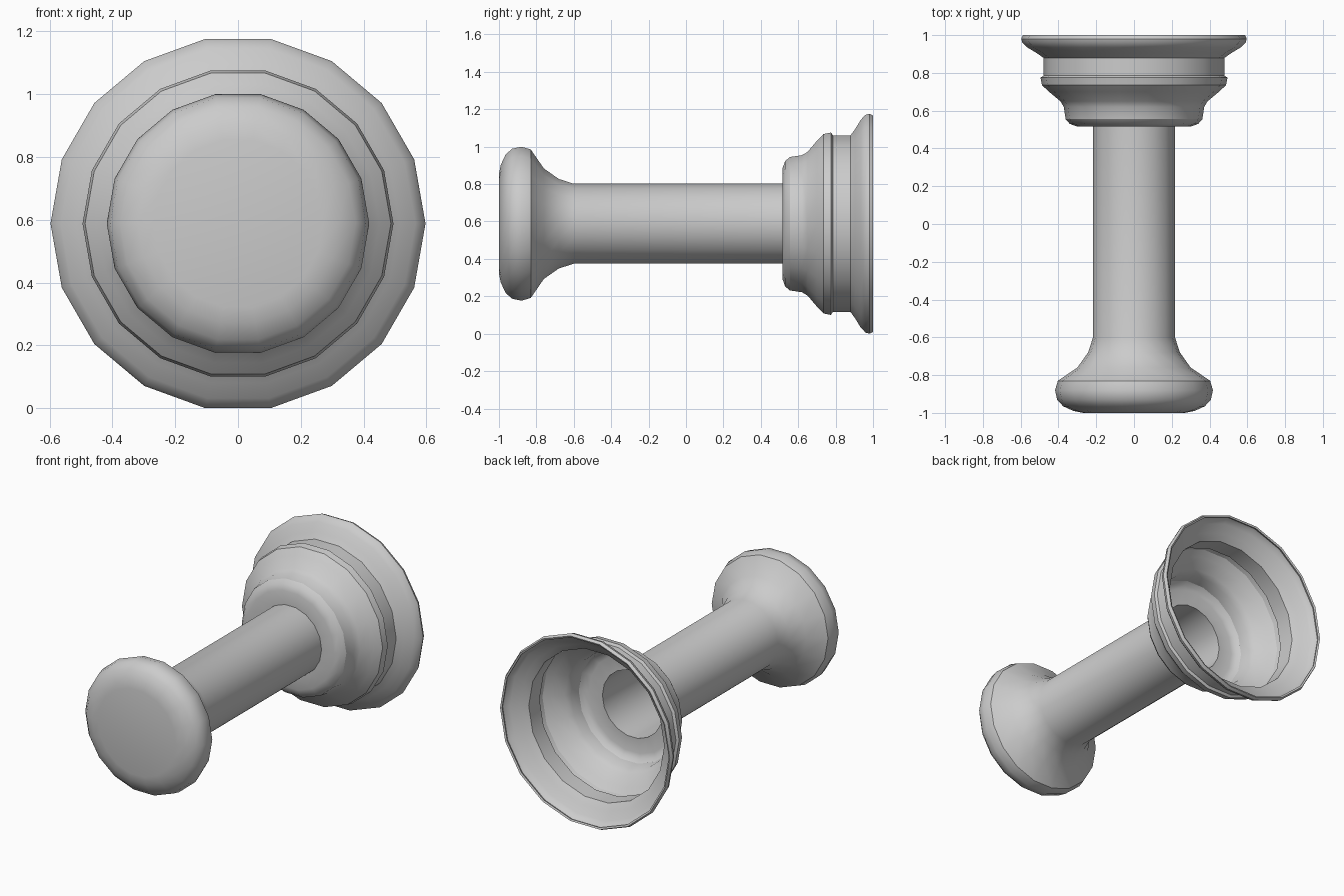
import bpy
import bmesh
from math import cos, sin, pi, radians

SIDES = 18
AXIS_Z = 0.588

cube = bpy.data.objects.get("Cube")
if cube:
    bpy.data.objects.remove(cube, do_unlink=True)

grey = bpy.data.materials.new("light grey")
grey.use_nodes = True
colour = (0.6, 0.6, 0.6, 1)
grey.diffuse_color = colour
bsdf = next(n for n in grey.node_tree.nodes if n.type == "BSDF_PRINCIPLED")
bsdf.inputs["Base Color"].default_value = colour


def lathe(name, profile, thickness, cap_front=False):
    """Turn a list of (y, radius) points around the y axis into a thin shell."""
    bm = bmesh.new()
    rings = []
    for y, r in profile:
        rings.append([bm.verts.new((r * cos(2 * pi * k / SIDES), y,
                                    AXIS_Z + r * sin(2 * pi * k / SIDES)))
                      for k in range(SIDES)])
    for a, b in zip(rings, rings[1:]):
        for k in range(SIDES):
            n = (k + 1) % SIDES
            bm.faces.new((a[k], b[k], b[n], a[n]))
    if cap_front:
        bm.faces.new(rings[0])
    bm.normal_update()
    if cap_front and bm.faces[:][-1].normal.y > 0:
        bm.faces[:][-1].normal_flip()
    mesh = bpy.data.meshes.new(name)
    bm.to_mesh(mesh)
    bm.free()
    mesh.materials.append(grey)
    obj = bpy.data.objects.new(name, mesh)
    bpy.context.collection.objects.link(obj)
    # Wall thickness grows inwards
    wall = obj.modifiers.new("wall", "SOLIDIFY")
    wall.thickness = thickness
    wall.offset = -1
    bpy.ops.object.select_all(action="DESELECT")
    obj.select_set(True)
    bpy.context.view_layer.objects.active = obj
    bpy.ops.object.modifier_apply(modifier=wall.name)
    bpy.ops.object.shade_smooth_by_angle(angle=radians(32))
    return obj


# Hollow shaft with its rounded end knob
lathe("shaft_and_knob", [
    (-1.0, 0.27), (-0.99, 0.32), (-0.965, 0.375), (-0.93, 0.407),
    (-0.88, 0.418), (-0.83, 0.403), (-0.76, 0.30), (-0.68, 0.243),
    (-0.60, 0.217), (0.525, 0.217)], 0.008, cap_front=True)

# Stepped, open flared cup
lathe("flared_cup", [
    (0.517, 0.209), (0.517, 0.304), (0.53, 0.34), (0.555, 0.362),
    (0.62, 0.372), (0.65, 0.39), (0.70, 0.45), (0.735, 0.487),
    (0.775, 0.495), (0.785, 0.48), (0.88, 0.48), (0.905, 0.515),
    (0.935, 0.565), (0.96, 0.591), (0.98, 0.597), (1.0, 0.588)], 0.012)
